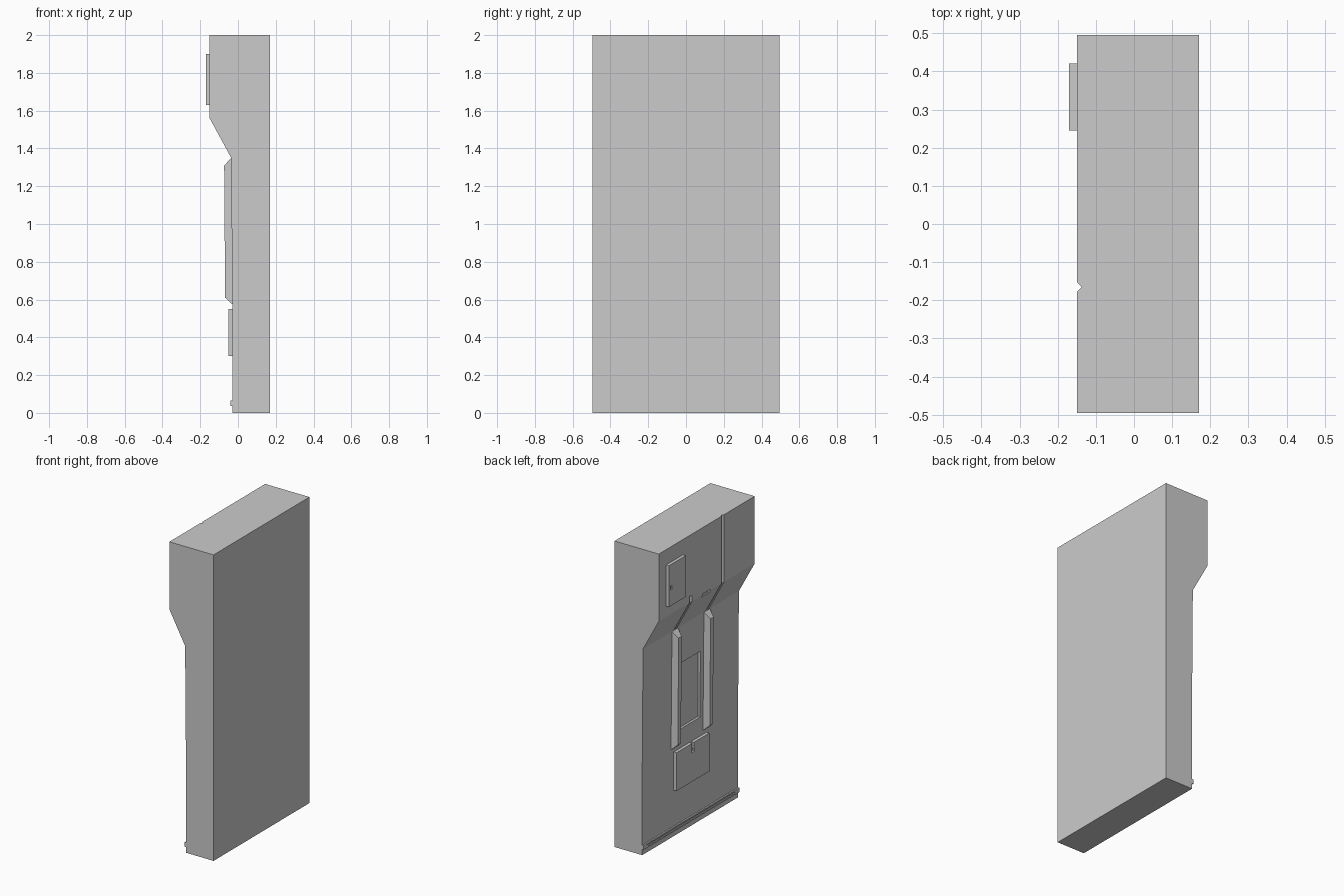
import bpy, bmesh

if "Cube" in bpy.data.objects:
    bpy.data.objects.remove(bpy.data.objects["Cube"])


def make(name, bm):
    bmesh.ops.recalc_face_normals(bm, faces=bm.faces[:])
    me = bpy.data.meshes.new(name)
    bm.to_mesh(me)
    bm.free()
    ob = bpy.data.objects.new(name, me)
    bpy.context.collection.objects.link(ob)
    return ob


def loft(name, rings):
    """Skin equal-length rings of points and cap both ends."""
    bm = bmesh.new()
    vs = [[bm.verts.new(p) for p in r] for r in rings]
    n = len(rings[0])
    for a, b in zip(vs, vs[1:]):
        for i in range(n):
            j = (i + 1) % n
            bm.faces.new((a[i], a[j], b[j], b[i]))
    bm.faces.new(vs[0])
    bm.faces.new(vs[-1])
    return make(name, bm)


def box(name, x, y, z):
    ring = lambda h: [(x[0], y[0], h), (x[1], y[0], h), (x[1], y[1], h), (x[0], y[1], h)]
    return loft(name, [ring(z[0]), ring(z[1])])


def cut(target, cutter):
    mod = target.modifiers.new("cut", 'BOOLEAN')
    mod.operation = 'DIFFERENCE'
    mod.solver = 'EXACT'
    mod.object = cutter
    bpy.context.view_layer.objects.active = target
    bpy.ops.object.modifier_apply(modifier=mod.name)
    bpy.data.objects.remove(cutter)


# wall body: side profile extruded across y
W = 0.495
profile = [(0.17, 0), (0.17, 2), (-0.15, 2), (-0.15, 1.56), (-0.036, 1.35), (-0.03, 0.58), (-0.03, 0)]
body = loft("wall_body", [[(x, y, z) for x, z in profile] for y in (-W, W)])

# V grooves running down the overhang; one reaches the top, one starts low
D = 0.013
for y, top in ((-0.165, 2.05), (0.165, 1.6)):
    path = [(-0.15, top), (-0.15, 1.56), (-0.036, 1.35)]
    cut(body, loft("groove_cutter", [
        [(x + D, y, z), (x - D, y - 2 * D, z), (x - D, y + 2 * D, z)] for x, z in path]))

# recessed centre panel and small slot above it
cut(body, box("panel_cutter", (-0.1, -0.016), (-0.1, 0.1), (0.675, 1.107)))
cut(body, box("slot_cutter", (-0.2, -0.132), (-0.04, 0.04), (1.541, 1.567)))

# raised rails with bevelled sides and sloped ends
for side, y in (("left", 0.165), ("right", -0.165)):
    bm = bmesh.new()
    for x, z, w in ((-0.03, 0.575, 0.032), (-0.068, 0.61, 0.016),
                    (-0.073, 1.31, 0.016), (-0.035, 1.35, 0.032),
                    (-0.02, 0.575, 0.032), (-0.02, 1.35, 0.032)):
        for s in (-1, 1):
            bm.verts.new((x, y + s * w, z))
    bmesh.ops.convex_hull(bm, input=bm.verts[:])
    bmesh.ops.dissolve_limit(bm, angle_limit=0.01, verts=bm.verts[:], edges=bm.edges[:])
    make(side + "_rail", bm)

# upper hatch with finger recess
upper = box("upper_hatch", (-0.17, -0.149), (0.245, 0.42), (1.63, 1.9))
cut(upper, box("latch_cutter", (-0.2, -0.16), (0.385, 0.405), (1.735, 1.76)))

# lower hatch with a latch notch at its top edge
lower = box("lower_hatch", (-0.05, -0.029), (-0.17, 0.17), (0.3, 0.55))
cut(lower, box("notch_cutter", (-0.1, -0.038), (-0.009, 0.009), (0.505, 0.6)))
cut(lower, box("notch_foot_cutter", (-0.1, -0.038), (-0.017, 0.017), (0.49, 0.51)))

# kick strip along the floor with a long slot
strip = box("kick_strip", (-0.04, -0.029), (-W, W), (0.037, 0.065))
cut(strip, box("strip_cutter", (-0.1, -0.034), (-0.45, 0.45), (0.046, 0.056)))
